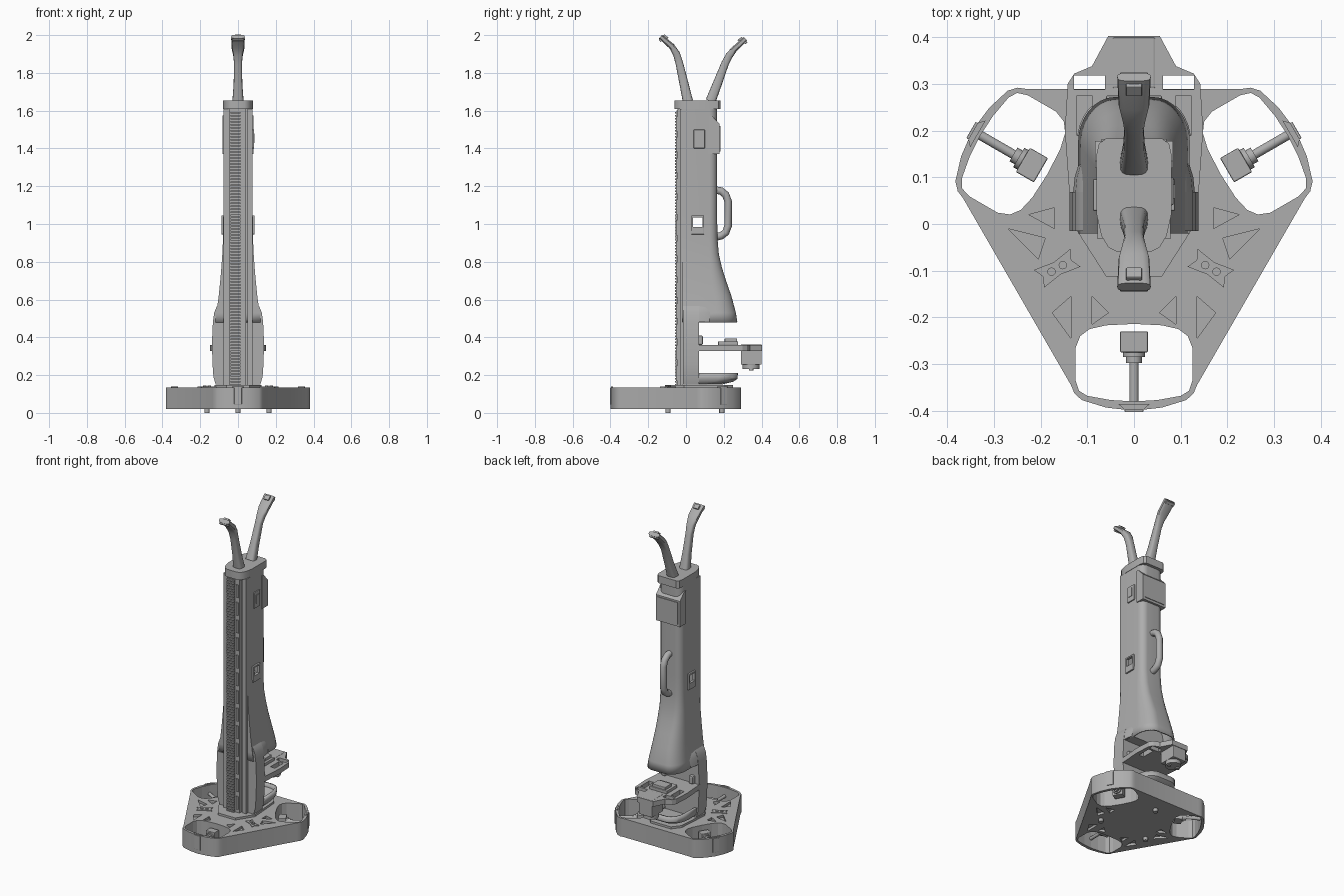
import bpy, bmesh, math
from mathutils import Matrix, Vector

if "Cube" in bpy.data.objects:
    bpy.data.objects.remove(bpy.data.objects["Cube"])

grey = bpy.data.materials.new("mid_grey")
grey.use_nodes = True
grey.diffuse_color = (0.42, 0.42, 0.42, 1)
grey.node_tree.nodes["Principled BSDF"].inputs["Base Color"].default_value = grey.diffuse_color


def finish(name, bm, smooth=False):
    bmesh.ops.recalc_face_normals(bm, faces=bm.faces)
    me = bpy.data.meshes.new(name)
    bm.to_mesh(me)
    bm.free()
    me.materials.append(grey)
    ob = bpy.data.objects.new(name, me)
    bpy.context.collection.objects.link(ob)
    if smooth:
        bpy.ops.object.select_all(action="DESELECT")
        ob.select_set(True)
        bpy.context.view_layer.objects.active = ob
        bpy.ops.object.shade_smooth_by_angle(angle=math.radians(35))
    return ob


def loft(name, rings, caps=(True, True), smooth=True):
    bm = bmesh.new()
    rows = [[bm.verts.new(p) for p in ring] for ring in rings]
    n = len(rows[0])
    for a, b in zip(rows, rows[1:]):
        for i in range(n):
            j = (i + 1) % n
            bm.faces.new((a[i], a[j], b[j], b[i]))
    if caps[0]:
        bm.faces.new(rows[0])
    if caps[1]:
        bm.faces.new(rows[-1])
    return finish(name, bm, smooth)


def prism(name, pts, lo, hi, smooth=False):
    return loft(name, [[(x, y, z) for x, y in pts] for z in (lo, hi)], smooth=smooth)


def box(name, x, y, z, bevel=0):
    ob = prism(name, [(x[0], y[0]), (x[1], y[0]), (x[1], y[1]), (x[0], y[1])], *z)
    if bevel:
        m = ob.modifiers.new("bevel", "BEVEL")
        m.width, m.segments = bevel, 2
    return ob


def rod(name, a, b, r, sides=20):
    a, b = Vector(a), Vector(b)
    bm = bmesh.new()
    bmesh.ops.create_cone(bm, cap_ends=True, segments=sides, radius1=r, radius2=r, depth=(b - a).length)
    bm.transform(Matrix.Translation((a + b) / 2) @ (b - a).to_track_quat("Z", "Y").to_matrix().to_4x4())
    return finish(name, bm, True)


def turn(ob, k):
    ob.data.transform(Matrix.Rotation(k * math.tau / 3, 4, "Z"))
    return ob


def cut(ob, cutter):
    m = ob.modifiers.new("cut", "BOOLEAN")
    m.operation, m.solver, m.object = "DIFFERENCE", "EXACT", cutter
    cutter.hide_render = True
    cutter.hide_set(True)


def mirrored(half):
    # right half runs along +x; the left half is added in reverse
    return half + [(-x, y) for x, y in reversed(half) if abs(x) > 1e-6]


def rot2(p, k):
    c, s = math.cos(k * math.tau / 3), math.sin(k * math.tau / 3)
    return (c * p[0] - s * p[1], s * p[0] + c * p[1])


# Rounded three-lobed base
lobe = [(0, -.4), (.06, -.393), (.112, -.377), (.128, -.362), (.135, -.345)]
lobe = [(-x, y) for x, y in reversed(lobe[1:])] + lobe
base = prism("base", [rot2(p, k) for k in range(3) for p in lobe], .02, .135, True)
pocket = mirrored([(0, -.214), (.06, -.217), (.095, -.225), (.115, -.24), (.125, -.265),
                   (.125, -.335), (.118, -.357), (.1, -.368), (.05, -.377), (0, -.38)])
triangles = [[(-.27, -.01), (-.19, -.03), (-.205, -.075)], [(-.225, .02), (-.17, .035), (-.17, -.01)],
             [(-.175, -.19), (-.135, -.155), (-.135, -.245)], [(-.09, -.155), (-.055, -.19), (-.09, -.215)]]
bow = [(-.045, -.022), (0, -.015), (.045, -.022), (.035, 0), (.045, .022), (0, .015), (-.045, .022), (-.035, 0)]
for k in range(3):
    cut(base, turn(prism("pocket_cutter", pocket, 0, .2), k))

    # Drive unit inside each pocket
    turn(box("motor", (-.03, .03), (-.275, -.23), (.05, .11), .003), k)
    turn(rod("motor_collar", (0, -.273, .08), (0, -.285, .08), .024), k)
    turn(rod("motor_neck", (0, -.284, .08), (0, -.298, .08), .017), k)
    turn(rod("drive_shaft", (0, -.295, .08), (0, -.385, .08), .01), k)
    turn(box("side_latch", (-.02, .02), (-.403, -.39), (.045, .133), .002), k)
    turn(prism("rim_tab", [(-.033, -.386), (.033, -.386), (.02, -.398), (-.02, -.398)], .13, .139), k)

    # Bow-tie brackets, screws and small feet between pockets
    a = math.radians(-30 + 120 * k)
    place = Matrix.Translation((.19 * math.cos(a), .19 * math.sin(a), 0)) @ Matrix.Rotation(a, 4, "Z")
    for part in (prism("bracket", bow, .13, .139), rod("foot", (0, 0, 0), (0, 0, .03), .014),
                 rod("bracket_screw", (-.014, 0, .13), (-.014, 0, .144), .009, 12),
                 rod("bracket_screw", (.014, 0, .13), (.014, 0, .144), .009, 12)):
        part.data.transform(place)

# Triangular recesses on the deck and the underside (hidden duplicates near the column are harmless)
bm = bmesh.new()
for tri in triangles:
    for side in (1, -1):
        for lo, hi in ((.12, .15), (.01, .035)):
            rows = [[bm.verts.new((side * x, y, z)) for x, y in tri] for z in (lo, hi)]
            bm.faces.new(rows[0])
            bm.faces.new(rows[1])
            for i in range(3):
                j = (i + 1) % 3
                bm.faces.new((rows[0][i], rows[0][j], rows[1][j], rows[1][i]))
cut(base, finish("recess_cutter", bm))
prism("column_mount", mirrored([(.06, -.112), (.125, -.01), (.11, .2), (.07, .25)]), .13, .148)


# Column with flared rear skirt, hollow and open at the bottom
def section(z, hw, back, rx, ry, front=-.02):
    arc = [(hw - rx + rx * math.cos(t), back - ry + ry * math.sin(t))
           for t in (i * math.pi / 16 for i in range(9))]
    return [(x, y, z) for x, y in mirrored([(hw, front)] + arc)]


column = loft("column", [section(*s) for s in (
    (.48, .12, .272, .08, .1), (.53, .114, .264, .075, .1), (.62, .102, .24, .07, .09),
    (.7, .094, .212, .06, .075), (.77, .088, .19, .05, .06), (.84, .083, .174, .045, .05),
    (.93, .079, .166, .04, .042), (1.05, .078, .165, .04, .04), (1.61, .078, .165, .04, .04))],
    caps=(False, True))
shell = column.modifiers.new("wall", "SOLIDIFY")
shell.thickness = .009
shell.offset = -1
slot = box("slot_cutter", (-.2, .2), (.037, .087), (.985, 1.035))
cut(column, slot)
for side in (1, -1):
    frame = box("slot_frame", sorted((side * .074, side * .088)), (.028, .096), (.945, 1.045), .003)
    cut(frame, slot)
box("side_bracket", (.074, .085), (.04, .1), (1.4, 1.5), .004)
box("side_bracket_slot", (.084, .088), (.055, .085), (1.43, 1.48))

# Lower spine with rounded shoulders
outline = [(.15, .118), (.19, .13), (.26, .135), (.37, .138), (.48, .133), (.53, .126), (.56, .114), (.585, .095)]
spine = [(x, z) for z, x in outline]
spine = mirrored(spine)
loft("lower_spine", [[(x, y, z) for x, z in spine] for y in (-.015, .068)])
shoulder = mirrored([(.1, .48), (.131, .482), (.126, .53), (.114, .56), (.095, .585)])
loft("shoulder", [[(x * s, y, z) for x, z in shoulder] for y, s in ((.06, 1), (.1, .97), (.13, .9))])

# Front rail, toothed belt and slotted strip
box("rail_left", (.05, .078), (-.032, -.015), (.14, 1.61))
box("rail_right", (-.078, -.045), (-.032, -.015), (.14, 1.61))
box("rail_core", (-.045, .042), (-.045, -.015), (.14, 1.61))
box("belt_backing", (-.04, .012), (-.05, -.04), (.14, 1.6))
tooth = box("belt_teeth", (-.04, .012), (-.058, -.048), (.145, .154))
strip = box("rail_blocks", (.022, .036), (-.052, -.044), (.17, .25))
for ob, count, step in ((tooth, 91, .016), (strip, 13, .11)):
    m = ob.modifiers.new("repeat", "ARRAY")
    m.count, m.use_relative_offset, m.use_constant_offset = count, False, True
    m.constant_offset_displace = (0, 0, step)

# Top cap
prism("top_cap", mirrored([(.035, -.06), (.055, -.05), (.07, -.025), (.08, .02), (.08, .15),
                           (.075, .172), (.06, .183)]), 1.608, 1.655, True)


# Two bent masts with camera heads
def mast(name, path):
    rings = []
    for i, (y, z, w, d) in enumerate(path):
        a, b = path[max(i - 1, 0)], path[min(i + 1, len(path) - 1)]
        t = Vector((0, b[0] - a[0], b[1] - a[1])).normalized()
        n = Vector((0, -t.z, t.y))
        ring = []
        for k in range(16):
            c, s = math.cos(k * math.tau / 16), math.sin(k * math.tau / 16)
            c, s = math.copysign(abs(c) ** .6, c), math.copysign(abs(s) ** .6, s)
            ring.append(Vector((w * c, y, z)) + n * d * s)
        rings.append(ring)
    loft(name, rings)
    tip, t = Vector((0, *path[-1][:2])), t
    lens = box("camera_lens", (-.017, .017), (-.012, .012), (-.014, .014), .002)
    up = Vector((0, -t.z, t.y))
    up = up if up.z > 0 else -up
    lens.data.transform(Matrix.Translation(tip - t * .022 + up * .011) @ t.to_track_quat("Z", "Y").to_matrix().to_4x4())
    lip = box("camera_lip", (-.03, .03), (-.006, .006), (-.008, .008), .002)
    lip.data.transform(Matrix.Translation(tip - t * .012 - up * .014) @ t.to_track_quat("Z", "Y").to_matrix().to_4x4())


mast("front_mast", [(.01, 1.65, .03, .027), (-.01, 1.74, .023, .024), (-.035, 1.85, .021, .02),
                    (-.05, 1.9, .025, .019), (-.075, 1.94, .033, .016), (-.135, 1.992, .036, .013)])
mast("rear_mast", [(.13, 1.65, .03, .027), (.165, 1.74, .023, .024), (.207, 1.85, .021, .02),
                   (.228, 1.89, .025, .019), (.255, 1.925, .033, .016), (.315, 1.98, .036, .013)])

# Rear display with sloped top
side = [(.12, 1.37), (.178, 1.37), (.178, 1.53), (.135, 1.575), (.12, 1.575)]
loft("display_housing", [[(x, y, z) for y, z in side] for x in (-.083, .083)], smooth=False)
box("display_panel", (-.07, .07), (.177, .182), (1.385, 1.52))

# Carry handle
curve = bpy.data.curves.new("handle", "CURVE")
curve.dimensions, curve.bevel_depth, curve.bevel_resolution = "3D", .02, 4
curve.use_fill_caps = True
sp = curve.splines.new("POLY")
path = [(.15, 1.18), (.185, 1.175), (.21, 1.155), (.223, 1.12), (.223, .99), (.21, .955), (.185, .937), (.15, .93)]
sp.points.add(len(path) - 1)
for p, (y, z) in zip(sp.points, path):
    p.co = (0, y, z, 1)
sp.use_smooth = True
curve.materials.append(grey)
bpy.context.collection.objects.link(bpy.data.objects.new("handle", curve))

# Rear shelf with slots, fittings and hanging motor
shelf = prism("shelf", mirrored([(.138, .06), (.148, .2), (.142, .3), (.128, .322), (.09, .338), (.055, .403)]),
              .328, .36)
for s in (1, -1):
    cut(shelf, box("shelf_slot_cutter", sorted((s * .062, s * .128)), (.288, .318), (.3, .4)))
    cut(shelf, box("shelf_slit_cutter", sorted((s * .09, s * .122)), (.19, .275), (.3, .4)))
    box("shelf_brace", sorted((s * .08, s * .11)), (.06, .09), (.36, .41), .008)
box("shelf_block", (-.06, .06), (.17, .275), (.358, .378), .003)
box("shelf_block_cap", (-.045, .045), (.205, .27), (.375, .395), .003)
box("rear_motor", (-.046, .046), (.29, .4), (.255, .362), .004)
rod("rear_motor_hub", (0, .345, .232), (0, .345, .26), .045, 28)
for s in (1, -1):
    rod("rear_motor_pin", (s * .03, .345, .225), (s * .03, .345, .26), .012, 12)

# Rounded open tray at the foot of the spine
tray = loft("foot_tray", [section(z, hw, back, hw - .04, .1, .05) for z, hw, back in (
    (.15, .1, .19), (.165, .115, .25), (.18, .12, .272), (.21, .122, .275))], caps=(False, False))
wall = tray.modifiers.new("wall", "SOLIDIFY")
wall.thickness, wall.offset = .018, -1
